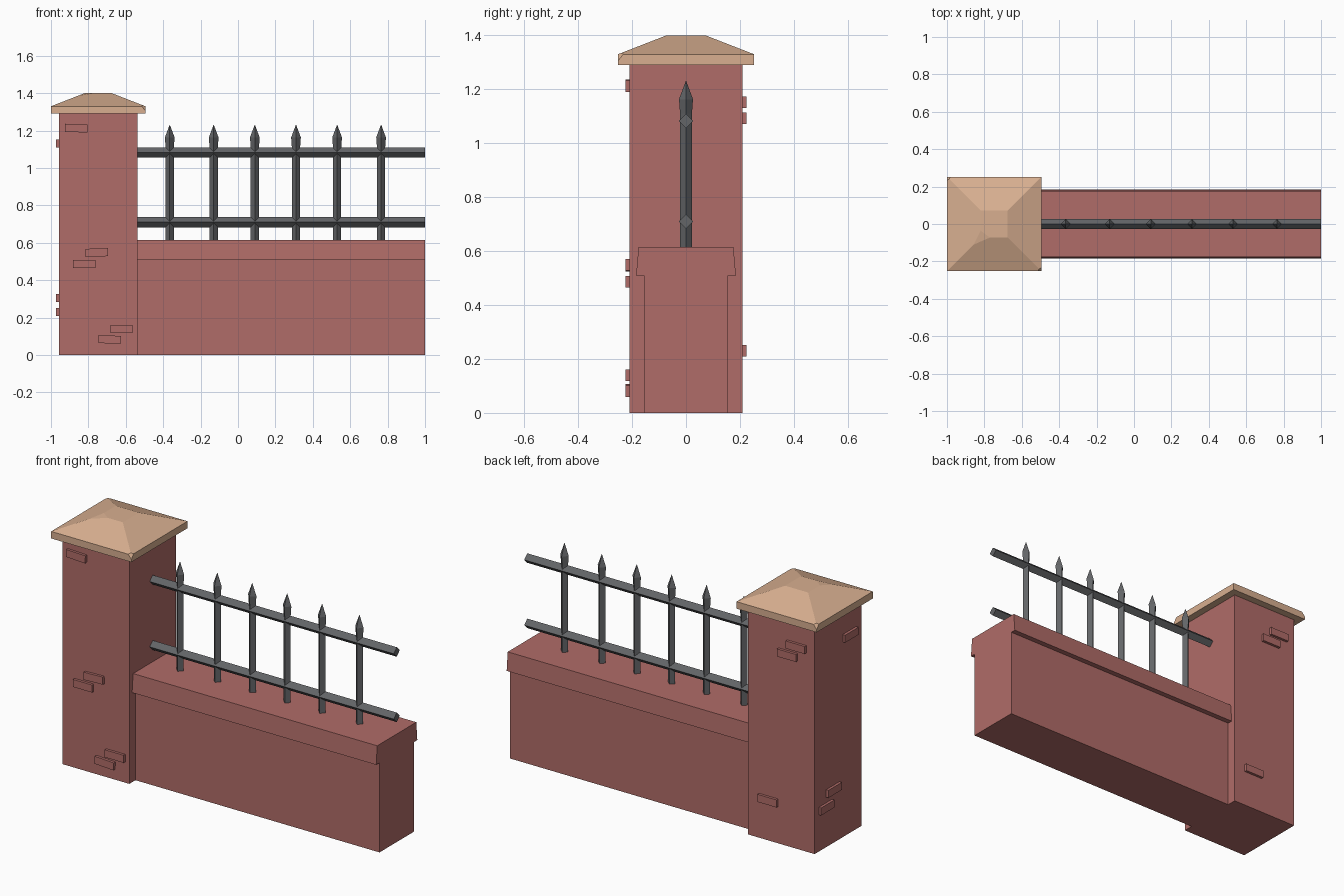
import bpy, bmesh, math
from mathutils import Vector, Matrix

if "Cube" in bpy.data.objects:
    bpy.data.objects.remove(bpy.data.objects["Cube"])


def material(name, rgb):
    m = bpy.data.materials.new(name)
    m.diffuse_color = (*rgb, 1)
    m.use_nodes = True
    m.node_tree.nodes["Principled BSDF"].inputs["Base Color"].default_value = m.diffuse_color
    return m


BRICK = material("red brick", (0.434, 0.150, 0.138))
STONE = material("tan stone", (0.69, 0.43, 0.28))
IRON = material("dark iron", (0.125, 0.130, 0.137))


def finish(name, bm, mat):
    bmesh.ops.recalc_face_normals(bm, faces=bm.faces)
    me = bpy.data.meshes.new(name)
    bm.to_mesh(me)
    bm.free()
    me.materials.append(mat)
    ob = bpy.data.objects.new(name, me)
    bpy.context.collection.objects.link(ob)
    return ob


def loft(rings):
    """Closed solid through a list of equal-length point rings."""
    bm = bmesh.new()
    loops = [[bm.verts.new(p) for p in r] for r in rings]
    n = len(loops[0])
    for a, b in zip(loops, loops[1:]):
        for i in range(n):
            j = (i + 1) % n
            bm.faces.new((a[i], a[j], b[j], b[i]))
    bm.faces.new(loops[0][::-1])
    bm.faces.new(loops[-1])
    return bm


def square(cx, h, z):
    return [(cx + sx * h, sy * h, z) for sx, sy in ((-1, -1), (1, -1), (1, 1), (-1, 1))]


def diamond(cx, r, z):
    return [(cx + r, 0, z), (cx, r, z), (cx - r, 0, z), (cx, -r, z)]


def extrude_x(profile, x0, x1):
    return loft([[(x, y, z) for y, z in profile] for x in (x0, x1)])


def chip(bm, a, b, c, inside):
    """Slice off everything on the far side of plane abc from 'inside'."""
    a, b, c = Vector(a), Vector(b), Vector(c)
    no = (b - a).cross(c - a).normalized()
    if no.dot(Vector(inside) - a) > 0:
        no = -no
    bmesh.ops.bisect_plane(bm, geom=bm.verts[:] + bm.edges[:] + bm.faces[:],
                           plane_co=a, plane_no=no, clear_outer=True)
    bmesh.ops.holes_fill(bm, edges=[e for e in bm.edges if e.is_boundary], sides=0)


# pillar
PX = -0.7475
finish("pillar", loft([square(PX, 0.21, 0), square(PX, 0.21, 1.29)]), BRICK)

# pillar cap with chipped corners
H = 0.2525
cap = loft([square(PX, H, 1.29), square(PX, H, 1.33), square(PX, 0.0725, 1.40)])
core = (PX, 0, 1.32)
chip(cap, (-0.77, -0.0725, 1.40), (-0.82, -0.035, 1.40), (-0.855, -0.1075, 1.386), core)
for sx, sy in ((1, -1), (-1, 1)):
    ex, ey = PX + sx * H, sy * H
    chip(cap, (ex - sx * 0.02, ey, 1.33), (ex, ey - sy * 0.02, 1.33), (ex, ey, 1.305), core)
finish("pillar_cap", cap, STONE)

# low wall and its coping
finish("wall", extrude_x([(-0.155, 0), (0.155, 0), (0.155, 0.51), (-0.155, 0.51)], -0.54, 1), BRICK)
finish("wall_coping", extrude_x([(-0.185, 0.51), (0.185, 0.51), (0.176, 0.615), (-0.176, 0.615)],
                                -0.54, 1), BRICK)

# rails
for name, z in (("lower_rail", 0.71), ("upper_rail", 1.082)):
    r = 0.027
    finish(name, extrude_x([(-r, z), (0, z - r), (r, z), (0, z + r)], -0.54, 1), IRON)

# spiked fence bars
for i, x in enumerate((-0.365, -0.13, 0.09, 0.31, 0.53, 0.765)):
    finish(f"fence_bar_{i + 1}", loft([diamond(x, 0.022, 0.61), diamond(x, 0.022, 1.11),
                                       diamond(x, 0.026, 1.163), diamond(x, 0.001, 1.23)]), IRON)

# raised bricks: side, centre along the face, centre height, tilt in degrees
bricks = [
    ("front", -0.865, 1.213, 2), ("front", -0.755, 0.548, -2), ("front", -0.822, 0.487, 0),
    ("front", -0.623, 0.140, 0), ("front", -0.686, 0.083, 3),
    ("back", -0.845, 1.152, 0), ("back", -0.79, 1.092, 0), ("back", -0.668, 0.231, 0),
    ("left", -0.103, 1.132, 0), ("left", 0.047, 0.306, 0), ("left", 0.113, 0.231, 0),
]
for i, (side, u, z, tilt) in enumerate(bricks):
    if side == "left":
        loc, size, axis = (-0.9575, u, z), (0.03, 0.12, 0.043), 'X'
    else:
        loc, size, axis = (u, -0.21 if side == "front" else 0.21, z), (0.12, 0.03, 0.043), 'Y'
    bm = bmesh.new()
    bmesh.ops.create_cube(bm, size=1, matrix=Matrix.Translation(loc)
                          @ Matrix.Rotation(math.radians(tilt), 4, axis)
                          @ Matrix.Diagonal((*size, 1)))
    finish(f"raised_brick_{i + 1}", bm, BRICK)
